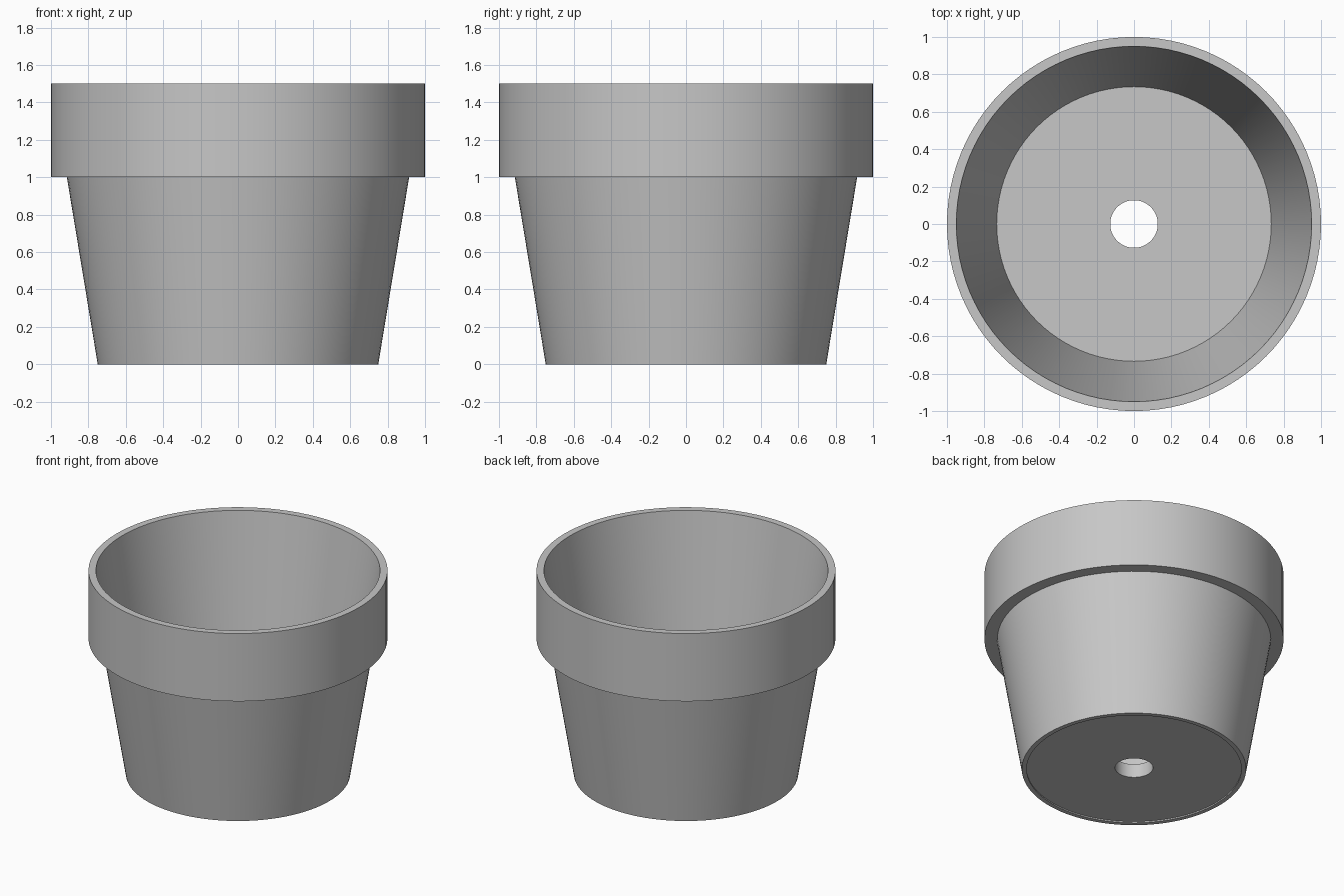
import bpy
import math

SEGMENTS = 96

old_cube = bpy.data.objects.get("Cube")
if old_cube:
    bpy.data.objects.remove(old_cube, do_unlink=True)


def flat_material(name, colour):
    mat = bpy.data.materials.new(name)
    mat.use_nodes = True
    mat.diffuse_color = colour
    mat.node_tree.nodes["Principled BSDF"].inputs["Base Color"].default_value = colour
    return mat


def lathe(name, profile, mat):
    """Revolve a closed (radius, height) profile, listed counter-clockwise, about z."""
    count = len(profile)
    verts, faces = [], []
    for s in range(SEGMENTS):
        angle = math.tau * s / SEGMENTS
        verts += [(r * math.cos(angle), r * math.sin(angle), z) for r, z in profile]
        here, there = s * count, (s + 1) % SEGMENTS * count
        for i in range(count):
            j = (i + 1) % count
            faces.append((here + i, there + i, there + j, here + j))
    mesh = bpy.data.meshes.new(name)
    mesh.from_pydata(verts, [], faces)
    mesh.materials.append(mat)
    obj = bpy.data.objects.new(name, mesh)
    bpy.context.collection.objects.link(obj)
    bpy.ops.object.select_all(action='DESELECT')
    obj.select_set(True)
    bpy.context.view_layer.objects.active = obj
    bpy.ops.object.shade_smooth_by_angle(angle=math.radians(30))
    return obj


# One-piece pot: recessed base, foot ring, tapered wall, collar, inside, drain hole
pot_profile = [
    (0.127, 0.01), (0.719, 0.01),               # underside
    (0.718, 0), (0.75, 0),                      # foot ring
    (0.915, 1), (1, 1), (1, 1.5), (0.95, 1.5),  # wall and collar
    (0.734, 0.11), (0.127, 0.11),               # inner wall and floor
]
lathe("flower_pot", pot_profile, flat_material("light grey", (0.57, 0.57, 0.57, 1)))
